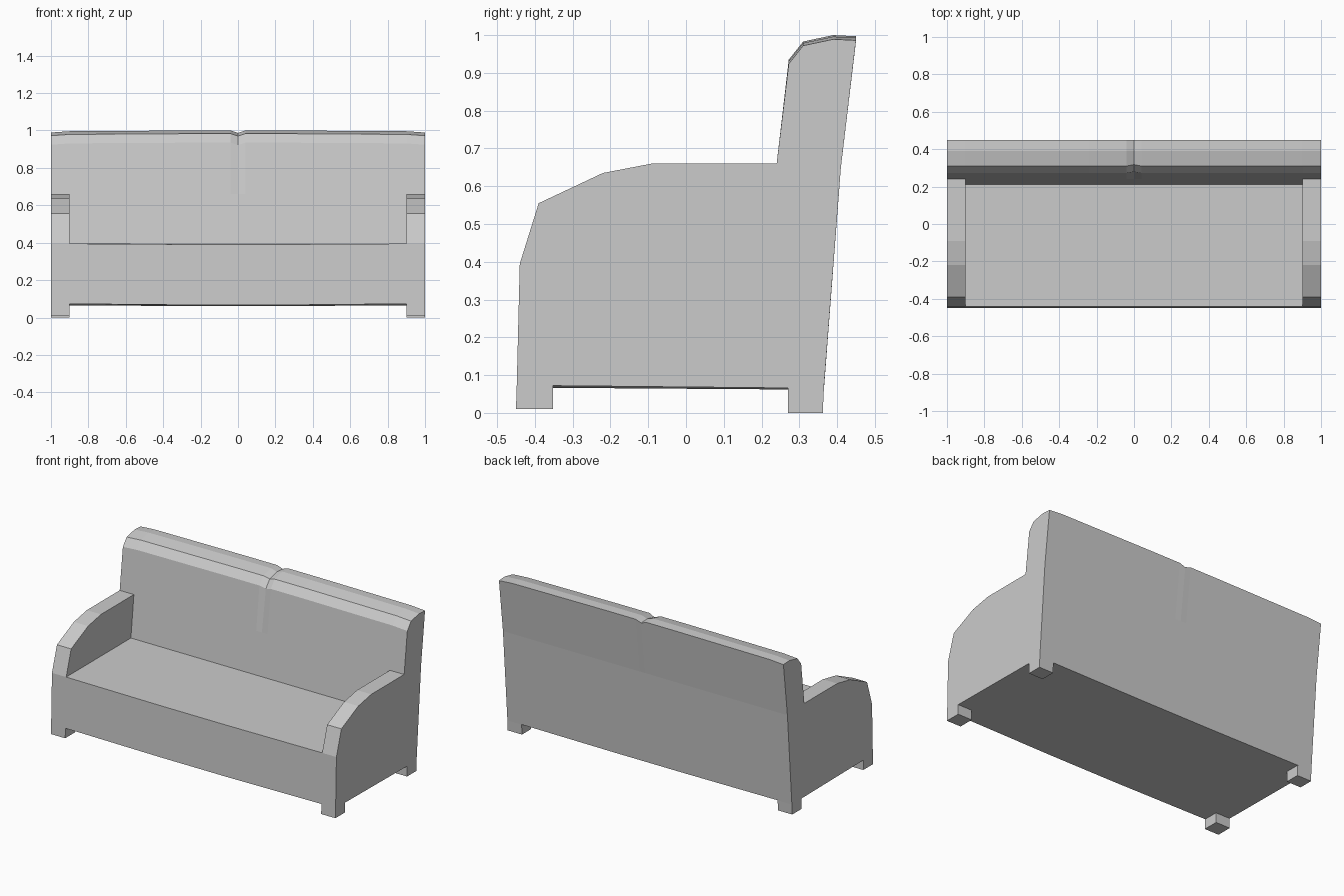
import bpy

if "Cube" in bpy.data.objects:
    bpy.data.objects.remove(bpy.data.objects["Cube"])

W, INNER = 1.0, 0.9
SEAT_Z = 0.395


def make(name, verts, faces, parent_flip=False):
    import bmesh
    me = bpy.data.meshes.new(name)
    me.from_pydata(verts, [], faces)
    bm = bmesh.new()
    bm.from_mesh(me)
    bmesh.ops.recalc_face_normals(bm, faces=bm.faces)
    bm.to_mesh(me)
    bm.free()
    ob = bpy.data.objects.new(name, me)
    bpy.context.collection.objects.link(ob)
    return ob


def loft(name, sections, skip=lambda i, j: False):
    """Join equal-length closed (x, y, z) sections, with end caps."""
    n = len(sections[0])
    verts = [p for s in sections for p in s]
    faces = [list(range(n)), list(range(len(verts) - n, len(verts)))]
    for i in range(len(sections) - 1):
        for j in range(n):
            if not skip(i, j):
                k = (j + 1) % n
                faces.append([i * n + j, i * n + k, (i + 1) * n + k, (i + 1) * n + j])
    return make(name, verts, faces)


# Seat and backrest: one L-shaped profile, varied slightly across the width
def body_section(x, drop, sag, push=0.0):
    pts = [(-0.448, 0.073 - sag), (-0.44, SEAT_Z - sag * 0.7), (0.21, SEAT_Z), (0.24, 0.66),
           (0.272 + push, 0.935 - drop), (0.31 + push, 0.983 - drop), (0.39, 1.0 - drop),
           (0.45, 0.997 - drop), (0.41, 0.65), (0.365, 0.065 - sag * 0.6)]
    return [(x, y, z) for y, z in pts]


half = [(W, 0.011, 0.0), (INNER, 0.004, 0.0), (0.24, 0.0, 0.006), (0.04, 0.0, 0.006)]
sections = [body_section(-x, d, s) for x, d, s in half]
sections.append(body_section(0, 0.013, 0.006, 0.008))
sections += [body_section(x, d, s) for x, d, s in reversed(half)]
last = len(sections) - 2
# The strips hidden under and behind the arms are left open
loft("seat_and_back", sections, lambda i, j: i in (0, last) and j in (1, 2))

# Arms: rounded profile sitting on the seat
ARM = [(-0.44, SEAT_Z), (-0.39, 0.555), (-0.22, 0.635), (-0.09, 0.66),
       (0.24, 0.66), (0.21, SEAT_Z)]
for side, s in (("left", -1), ("right", 1)):
    loft(side + "_arm", [[(s * x, y, z) for y, z in ARM] for x in (INNER, W)],
         lambda i, j: j in (4, 5))

# Legs: short blocks at the corners, open where they meet the body
LEGS = {"front": [(-0.448, 0.073), (-0.45, 0.01), (-0.352, 0.01), (-0.352, 0.072)],
        "back": [(0.27, 0.066), (0.27, 0.0), (0.362, 0.0), (0.365, 0.065)]}
for side, s in (("left", -1), ("right", 1)):
    for end, prof in LEGS.items():
        loft(f"{side}_{end}_leg", [[(s * x, y, z) for y, z in prof] for x in (INNER, W)],
             lambda i, j: j == 3)
